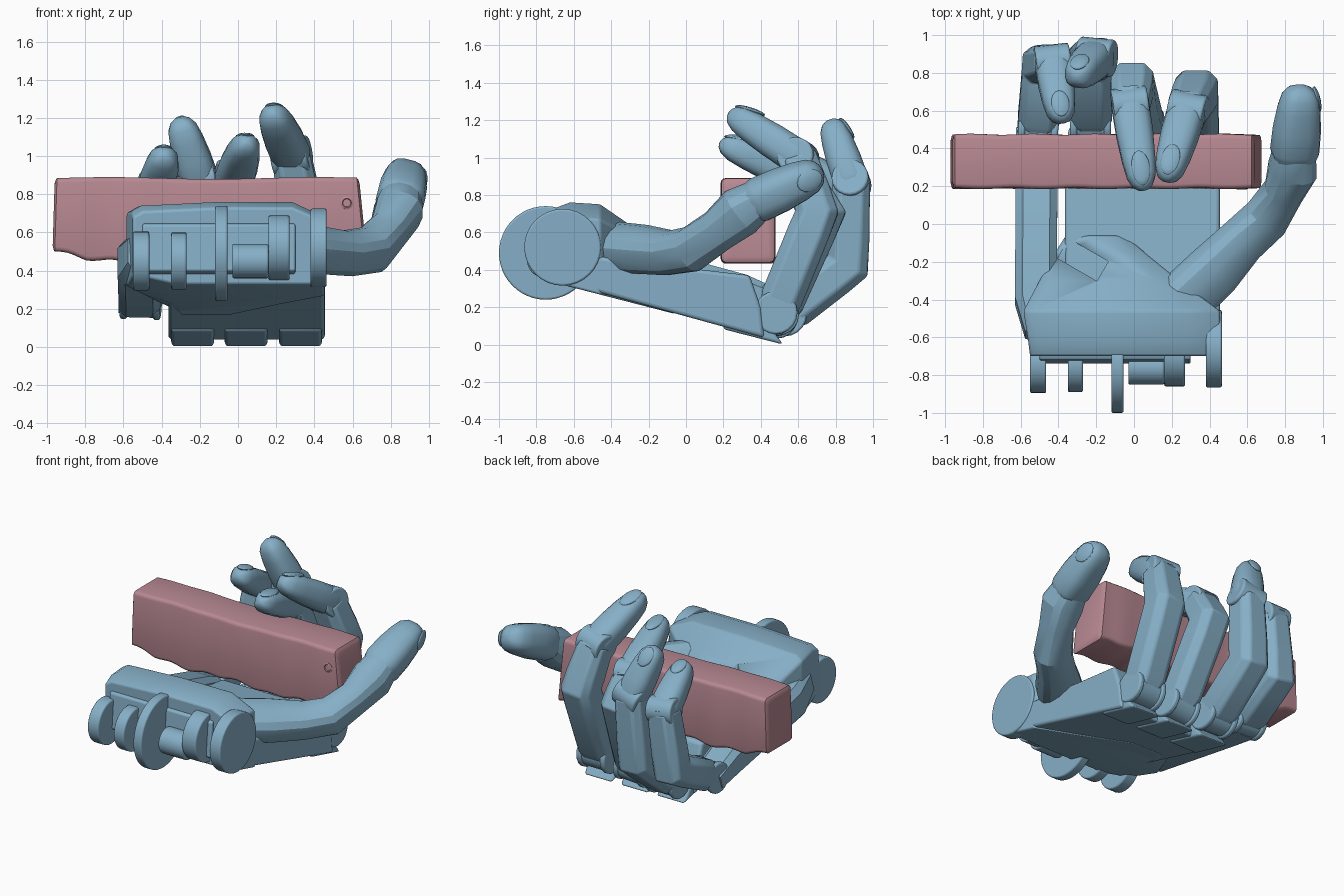
import bpy, bmesh, math
from mathutils import Vector as V, Matrix

if "Cube" in bpy.data.objects:
    bpy.data.objects.remove(bpy.data.objects["Cube"])

def material(name, rgb):
    m = bpy.data.materials.new(name)
    m.diffuse_color = (*rgb, 1)
    m.use_nodes = True
    m.node_tree.nodes["Principled BSDF"].inputs["Base Color"].default_value = m.diffuse_color
    return m

BLUE = material("hand_blue", (0.24, 0.43, 0.57))
PINK = material("block_pink", (0.48, 0.25, 0.29))

def finish(name, bm, mat=BLUE, bevel=0, angle=30):
    bmesh.ops.recalc_face_normals(bm, faces=bm.faces)
    me = bpy.data.meshes.new(name)
    bm.to_mesh(me)
    bm.free()
    ob = bpy.data.objects.new(name, me)
    bpy.context.collection.objects.link(ob)
    me.materials.append(mat)
    bpy.ops.object.select_all(action='DESELECT')
    ob.select_set(True)
    bpy.context.view_layer.objects.active = ob
    bpy.ops.object.shade_smooth_by_angle(angle=math.radians(angle))
    if bevel:
        b = ob.modifiers.new("bevel", 'BEVEL')
        b.width, b.segments, b.limit_method = bevel, 3, 'ANGLE'
    return ob

def loft(name, rings, **kw):
    bm = bmesh.new()
    rows = [[bm.verts.new(p) for p in r] for r in rings]
    n = len(rows[0])
    for a, b in zip(rows, rows[1:]):
        for k in range(n):
            bm.faces.new((a[k], a[(k + 1) % n], b[(k + 1) % n], b[k]))
    bm.faces.new(rows[0])
    bm.faces.new(rows[-1])
    return finish(name, bm, **kw)

def prism(name, yz, x0, x1, **kw):
    return loft(name, [[V((x, y, z)) for y, z in yz] for x in (x0, x1)], **kw)

def disc(name, x0, x1, y, z, r, n=32):
    pts = [(y + r * math.cos(2 * math.pi * k / n), z + r * math.sin(2 * math.pi * k / n)) for k in range(n)]
    return prism(name, pts, x0, x1, bevel=0.01)

def frame(t, ref):
    t = t.normalized()
    side = (ref - t * ref.dot(t)).normalized()
    return t, side, t.cross(side)          # last one is the back of the finger

def ring(c, side, up, w, h, n, e):
    out = []
    for k in range(n):
        a = 2 * math.pi * (k + 0.5) / n
        ca, sa = math.cos(a), math.sin(a)
        out.append(c + side * w * math.copysign(abs(ca) ** e, ca) + up * h * math.copysign(abs(sa) ** e, sa))
    return out

def tube(name, pts, sizes, ref, n=8, e=0.6, **kw):
    rings = []
    for i, p in enumerate(pts):
        a = (p - pts[max(i - 1, 0)]).normalized()
        b = (pts[min(i + 1, len(pts) - 1)] - p).normalized()
        t, s, u = frame(a + b, ref)
        k = 1 / max(0.75, (a + b).length / 2) if a.length and b.length else 1
        rings.append(ring(p, s, u, sizes[i][0], sizes[i][1] * k, n, e))
    return loft(name, rings, **kw)

def barrel(name, c, side, r, half):
    q = side.orthogonal().normalized()
    u = side.cross(q)
    return loft(name, [ring(c + side * s, q, u, r, r, 20, 1) for s in (-half, half)], bevel=0.012)

def fingertip(name, d, tip, w, h, ref):
    t, s, u = frame(tip - d, ref)
    prof = [(-0.16, .8), (-0.03, .96), (.03, 1.02), (.35, 1), (.65, .9), (.84, .77), (.94, .55), (.985, .3), (1, .1)]
    loft(name + "_tip", [ring(d.lerp(tip, f), s, u, w * k, h * k, 16, .72) for f, k in prof], angle=45)
    # nail plate lying on the back of the tip
    bm = bmesh.new()
    bmesh.ops.create_uvsphere(bm, u_segments=16, v_segments=8, radius=1)
    L = (tip - d).length
    c = d.lerp(tip, .80) + u * h * .74
    t2 = (t - u * .28).normalized()
    u2 = t2.cross(s)
    m = Matrix((s * w * .5, t2 * L * .19, u2 * .018)).transposed().to_4x4()
    bm.transform(Matrix.Translation(c) @ m)
    finish(name + "_nail", bm)

# fingers: knuckle, middle joint, last joint, tip, half width, half depth
X = V((1, 0, 0))
FINGERS = {
    "index": ((.335, .48, .17), (.33, .70, .71), (.28, .60, 1.0), (.17, .23, 1.24), .12, .118),
    "middle": ((.05, .49, .15), (-.01, .74, .70), (-.02, .63, .88), (.05, .18, 1.08), .118, .112),
    "ring": ((-.23, .53, .16), (-.23, .865, .42), (-.20, .885, .87), (-.31, .77, 1.20), .118, .118),
    "little": ((-.51, .50, .25), (-.48, .84, .41), (-.43, .86, .82), (-.38, .54, 1.02), .115, .108),
}
for name, (b, p, d, tip, w, h) in FINGERS.items():
    b, p, d, tip = V(b), V(p), V(d), V(tip)
    path = [b, b.lerp(p, .15), b.lerp(p, .8), p, p.lerp(d, .3), d]
    k = [(.8, .8), (1, 1), (1, 1), (1, .95), (.98, .97), (.88, .88)]
    tube(name + "_finger", path, [(w * i, h * j) for i, j in k], X, bevel=.012)
    s = frame(p - b, X)[1]
    barrel(name + "_knuckle", b, s, h * .88, w * .75)
    for sgn in (-1, 1):
        barrel(name + "_knuckle_cheek", b + s * sgn * w * .76, s, h * .98, w * .16)
    barrel(name + "_last_joint", d, frame(tip - d, X)[1], h * .84, w * .8)
    fingertip(name, d, tip, w * .84, h * .8, X)

# thumb
T = V((.2, -.3, .8))
path = [V(p) for p in ((.24, -.42, .53), (.42, -.25, .51), (.57, -.09, .49), (.70, .03, .51),
                       (.79, .17, .61), (.84, .29, .71), (.85, .38, .77))]
tube("thumb", path, [(.115, .155), (.12, .15), (.115, .125), (.122, .118), (.115, .105), (.135, .13), (.11, .115)],
     T, n=14, e=.85, angle=25)
fingertip("thumb", path[-1], V((.885, .73, .93)), .115, .125, T)

# palm plate, knuckle tongues and little finger side plate
prism("palm", [(-.69, .34), (.42, .035), (.40, .2), (.34, .37), (0, .41), (-.69, .5)], -.365, .455, bevel=.02)
for x in (-.24, .04, .325):
    prism("knuckle_tongue", [(.2, .082), (.52, .0), (.49, .04), (.38, .2), (.2, .3)], x - .11, x + .115, bevel=.018)
tube("little_finger_plate", [V((-.50, -.58, .50)), V((-.52, -.40, .44)), V((-.515, .3, .28)), V((-.52, .5, .22))],
     [(.08, .10), (.115, .13), (.115, .10), (.11, .07)], X, e=.5)

# heel of the hand: y, left, right, left top, right top
HEEL = [(-.70, -.55, .455, .71, .69), (-.62, -.56, .455, .74, .71), (-.46, -.585, .455, .73, .70),
        (-.30, -.50, .24, .60, .62), (-.17, -.43, .08, .46, .52), (-.06, -.36, -.05, .40, .41)]
rings = []
for y, l, r, zl, zr in HEEL:
    bot = .345 - .258 * (y + .8) + .01
    mid = max(zl, zr) + .02
    w = r - l
    rings.append([V(q) for q in ((l, y, bot + .05), (l, y, zl - .03), (l + .05, y, zl), (l + w * .45, y, mid),
                                 (r - w * .17, y, mid), (r, y, zr - .03), (r, y, bot), (l + w * .22, y, bot))])
heel = loft("heel", rings, bevel=.012)

# groove cut into the heel beside the little finger plate
bm = bmesh.new()
bmesh.ops.create_cube(bm, size=1)
bm.transform(Matrix.Translation((-.27, -.19, .62)) @ Matrix.Rotation(math.radians(-30), 4, 'Z')
             @ Matrix.Diagonal((.24, .12, .40, 1)))
cutter = finish("groove_cutter", bm)
cutter.hide_render = True
cutter.hide_set(True)
cut = heel.modifiers.new("groove", 'BOOLEAN')
cut.operation, cut.object, cut.solver = 'DIFFERENCE', cutter, 'EXACT'

# wrist hinge lugs and the large centre disc
for x0, x1, y, z, r in ((-.55, -.465, -.74, .45, .155), (-.35, -.27, -.74, .45, .15), (.38, .465, -.66, .52, .205),
                        (.16, .27, -.69, .52, .17), (-.03, .16, -.76, .45, .09)):
    disc("wrist_lug", x0, x1, y, z, r)
prism("wrist_core", [(-.74, .40), (-.6, .34), (-.6, .68), (-.72, .64)], -.5, .3, bevel=.01)
disc("wrist_disc", -.12, -.055, -.75, .49, .25, 48)

# held block: rounded bar with an uneven surface
rings = []
N = 48
for i in range(-2, N + 3):
    f = min(max(i / N, 0), 1)
    inset = {-2: .03, -1: .008, N + 1: .008, N + 2: .03}.get(i, 0)
    x = -.955 + 1.60 * f + {-2: -.012, -1: -.006, N + 1: .006, N + 2: .012}.get(i, 0)
    low = .450 + .010 * math.sin(17 * f) + .008 * math.sin(41 * f) + .05 * max(0, 1 - f * 10)
    top = .885 + .005 * math.sin(9 * f)
    row = []
    for cy, cz, a0 in ((.475, top, 0), (.188, top, 1), (.188, low, 2), (.475, low, 3)):
        sy, sz = (1 if cy > .3 else -1), (1 if cz > .6 else -1)
        wob = .003 * math.sin(30 * f + a0 * 2)
        for j in range(4):
            a = math.pi / 2 * (a0 + j / 3)
            y = cy - sy * (.025 + inset) + .025 * math.cos(a) + wob
            z = cz - sz * (.025 + inset) + .025 * math.sin(a)
            lean = (.66 - z) * (.1 * f + .03 * (f - 1))
            row.append(V((x + lean, y, z)))
    rings.append(row)
loft("held_block", rings, mat=PINK, angle=45)
# little ring-shaped dimple near the right end
rings = [ring(V((.57, y, .755)), X, V((0, 0, 1)), r, r, 16, 1) for y, r in ((.21, .035), (.186, .034), (.182, .024), (.2, .012))]
loft("block_dimple", rings, mat=PINK)
